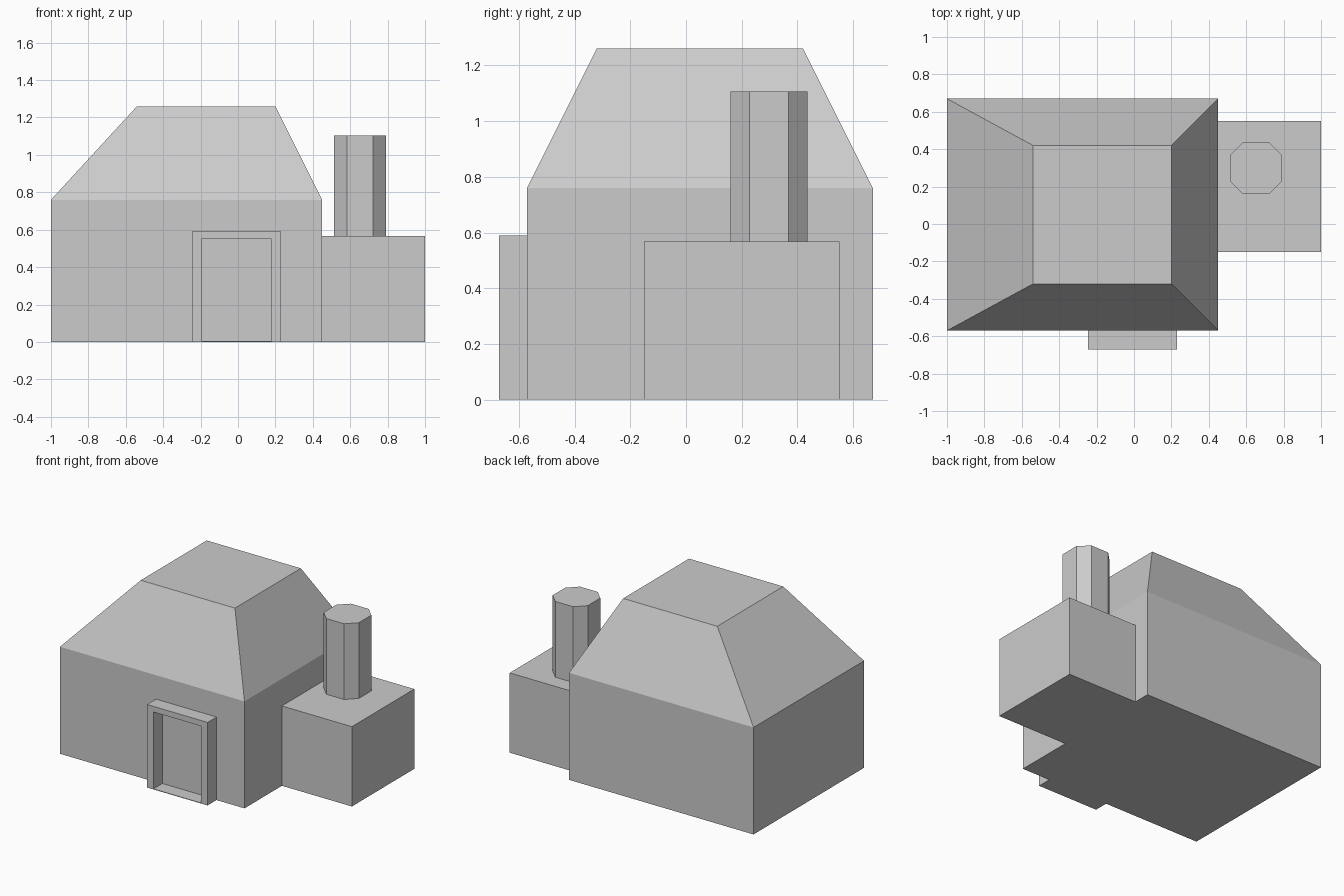
import bpy

if "Cube" in bpy.data.objects:
    bpy.data.objects.remove(bpy.data.objects["Cube"])


def loft(name, bottom, top):
    """Closed solid between two matching loops of 3D points."""
    n = len(bottom)
    faces = [tuple(reversed(range(n))), tuple(range(n, 2 * n))]
    faces += [(i, (i + 1) % n, n + (i + 1) % n, n + i) for i in range(n)]
    mesh = bpy.data.meshes.new(name)
    mesh.from_pydata(bottom + top, [], faces)
    obj = bpy.data.objects.new(name, mesh)
    bpy.context.collection.objects.link(obj)
    return obj


def rect(x0, x1, y0, y1, z):
    return [(x0, y0, z), (x1, y0, z), (x1, y1, z), (x0, y1, z)]


def box(name, x0, x1, y0, y1, z0, z1):
    return loft(name, rect(x0, x1, y0, y1, z0), rect(x0, x1, y0, y1, z1))


def octagon(cx, cy, r, flat, z):
    pts = [(flat, -r), (r, -flat), (r, flat), (flat, r),
           (-flat, r), (-r, flat), (-r, -flat), (-flat, -r)]
    return [(cx + x, cy + y, z) for x, y in pts]


# Main house: walls and flat-topped hipped roof as one shell
house = box("house_walls_and_roof", -1.0, 0.45, -0.57, 0.67, 0, 0.76)
mesh = house.data
ring = rect(-0.54, 0.20, -0.32, 0.42, 1.26)
verts = [tuple(v.co) for v in mesh.vertices] + ring
faces = [tuple(p.vertices) for p in mesh.polygons if tuple(p.vertices) != (4, 5, 6, 7)]
faces += [(4 + i, 4 + (i + 1) % 4, 8 + (i + 1) % 4, 8 + i) for i in range(4)]
faces.append((8, 9, 10, 11))
mesh.clear_geometry()
mesh.from_pydata(verts, [], faces)

# Side annex
box("annex", 0.45, 1.0, -0.15, 0.55, 0, 0.567)

# Octagonal chimney standing on the annex
loft("chimney", octagon(0.652, 0.298, 0.138, 0.07, 0.567),
     octagon(0.652, 0.298, 0.138, 0.07, 1.105))

# Door surround: an arch-shaped profile extruded forward from the wall
profile = [(-0.245, 0), (-0.195, 0), (-0.195, 0.55), (0.18, 0.55),
           (0.18, 0), (0.23, 0), (0.23, 0.59), (-0.245, 0.59)]
loft("door_frame", [(x, -0.57, z) for x, z in reversed(profile)],
     [(x, -0.67, z) for x, z in reversed(profile)])

# Thin threshold between the jambs
box("door_threshold", -0.195, 0.18, -0.67, -0.57, 0, 0.004)

# Make every shell face outwards
import bmesh
for obj in bpy.context.collection.objects:
    bm = bmesh.new()
    bm.from_mesh(obj.data)
    bmesh.ops.recalc_face_normals(bm, faces=bm.faces)
    bm.to_mesh(obj.data)
    bm.free()
